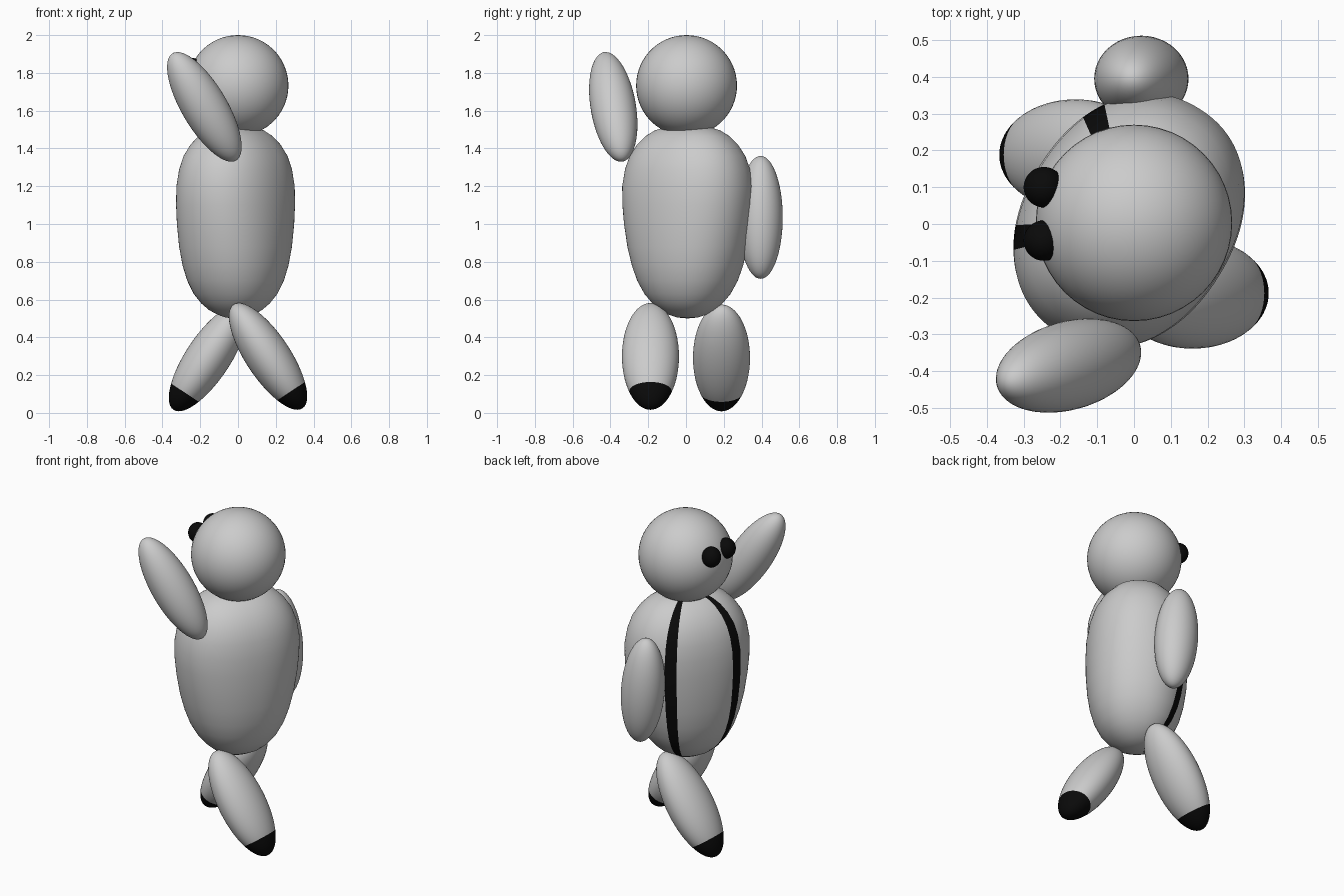
import bpy, bmesh, math
from mathutils import Vector, Matrix

if "Cube" in bpy.data.objects:
    bpy.data.objects.remove(bpy.data.objects["Cube"])


def material(name, value):
    m = bpy.data.materials.new(name)
    m.diffuse_color = (value, value, value, 1)
    m.use_nodes = True
    m.node_tree.nodes["Principled BSDF"].inputs["Base Color"].default_value = m.diffuse_color
    return m


GREY = material("light_grey", 0.6)
BLACK = material("black", 0.003)


def finish(bm, name, mats):
    bmesh.ops.recalc_face_normals(bm, faces=bm.faces)
    for f in bm.faces:
        f.smooth = True
    me = bpy.data.meshes.new(name)
    bm.to_mesh(me)
    bm.free()
    for m in mats:
        me.materials.append(m)
    ob = bpy.data.objects.new(name, me)
    bpy.context.collection.objects.link(ob)
    return ob


def ellipsoid(name, centre, radii, axis=(0, 0, 1), mats=(GREY,), tip=None):
    """Ellipsoid whose third radius lies along axis; faces past tip take the second colour."""
    bm = bmesh.new()
    bmesh.ops.create_uvsphere(bm, u_segments=48, v_segments=30, radius=1)
    if tip is not None:
        for f in bm.faces:
            f.material_index = int(f.calc_center_median().z > tip)
    # local y stays on world y as far as possible
    w = Vector(axis).normalized()
    u = Vector((0, 1, 0)).cross(w).normalized()
    v = w.cross(u)
    rot = Matrix((u, v, w)).transposed().to_4x4()
    bm.transform(Matrix.Translation(centre) @ rot @ Matrix.Diagonal((*radii, 1)))
    return finish(bm, name, mats)


# Torso: rounded rings (height, half depth, half width), twisted to the side
PROFILE = [(0.505, .05, .055), (0.52, .09, .10), (0.545, .135, .145),
           (0.58, .175, .185), (0.63, .212, .228), (0.70, .243, .268),
           (0.78, .264, .298), (0.88, .278, .325), (1.0, .285, .346),
           (1.1, .286, .357), (1.2, .282, .360), (1.29, .268, .345),
           (1.36, .246, .32), (1.42, .212, .28), (1.465, .172, .235),
           (1.495, .13, .185), (1.512, .09, .13), (1.522, .04, .06)]
FACING = math.radians(148)
CENTRE = Vector((-0.013, 0.008, 0))
SEG, POWER = 180, 2.15

bm = bmesh.new()
rings = []
for z, depth, width in PROFILE:
    ring = []
    for i in range(SEG):
        a = 2 * math.pi * i / SEG
        r = (abs(math.cos(a) / depth) ** POWER + abs(math.sin(a) / width) ** POWER) ** (-1 / POWER)
        ring.append(bm.verts.new(CENTRE + Vector((r * math.cos(a + FACING), r * math.sin(a + FACING), z))))
    rings.append(ring)
for lo, hi in zip(rings, rings[1:]):
    for i in range(SEG):
        j = (i + 1) % SEG
        f = bm.faces.new((lo[i], lo[j], hi[j], hi[i]))
        # two upright stripes, one on each side of the chest
        angle = (i + 0.5) * 360 / SEG
        f.material_index = int(34 < min(angle, 360 - angle) < 46)
for ring, z in ((rings[0], 0.5), (rings[-1], 1.525)):
    tip = bm.verts.new(CENTRE + Vector((0, 0, z)))
    for i in range(SEG):
        bm.faces.new((ring[i], ring[(i + 1) % SEG], tip))
finish(bm, "torso", (GREY, BLACK))

# Head and eyes
ellipsoid("head", (0, 0.003, 1.733), (.267, .267, .267))
for side, y in (("left", -0.045), ("right", 0.1)):
    ellipsoid(side + "_eye", (-0.245, y, 1.82), (.055, .055, .06), mats=(BLACK,))

# Arms: one raised, one hanging
ellipsoid("raised_arm", (-0.178, -0.385, 1.62), (.12, .12, .333), (-.505, -.144, .851))
ellipsoid("hanging_arm", (0.02, 0.395, 1.035), (.126, .117, .326), (-.08, 0, 1))

# Striding legs with dark toes
for name, s in (("back_leg", 1), ("front_leg", -1)):
    ellipsoid(name, (0.159 * s, -0.188 * s, 0.295 + 0.004 * s), (.118, .151, .33),
              (.553 * s, 0, -.833), (GREY, BLACK), 0.67)
